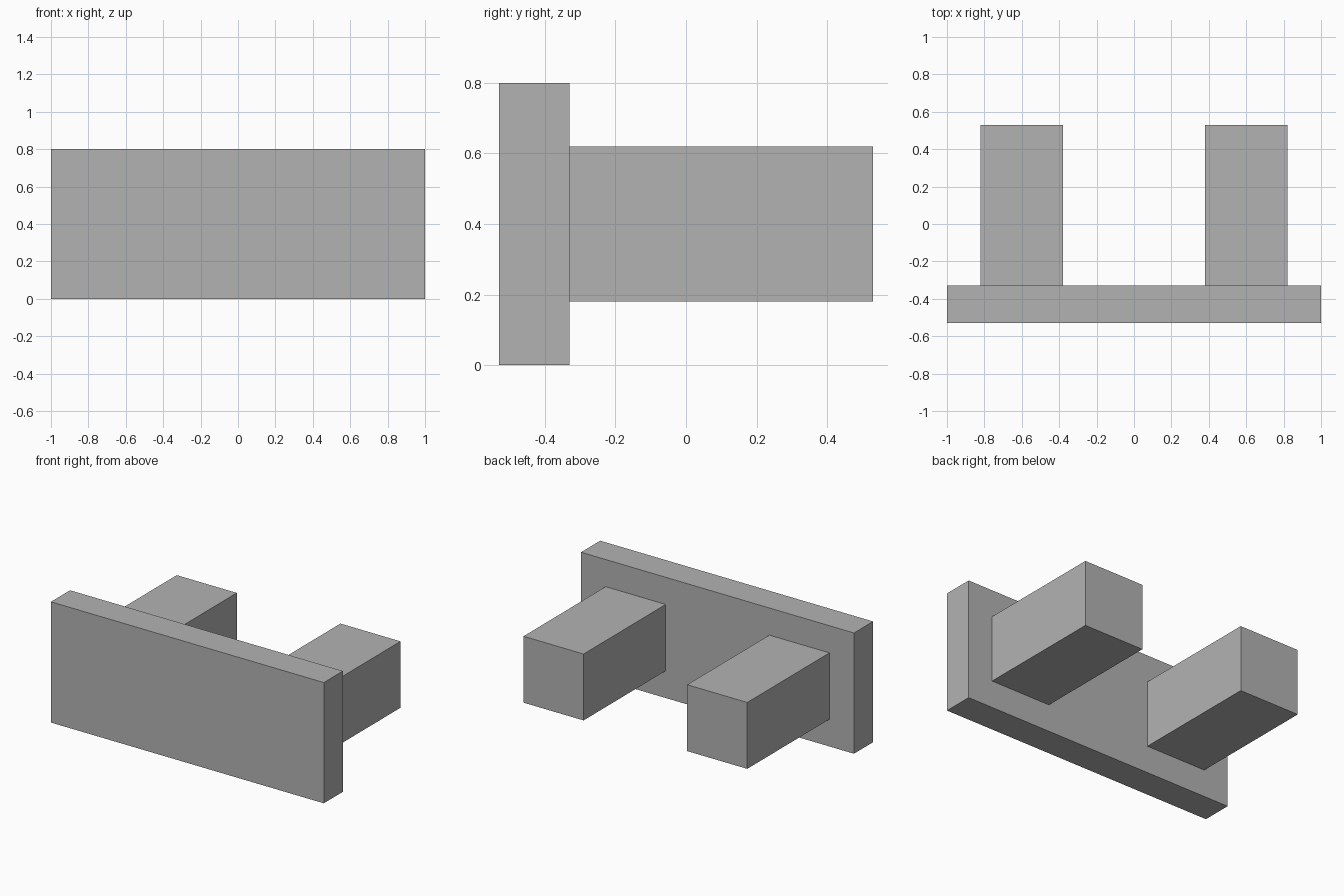
import bpy
import bmesh
from mathutils import Vector

default = bpy.data.objects.get("Cube")
if default:
    bpy.data.objects.remove(default, do_unlink=True)

# Single grey material
grey = bpy.data.materials.new("plain_grey")
grey.use_nodes = True
colour = (0.45, 0.45, 0.45, 1.0)
grey.diffuse_color = colour
grey.node_tree.nodes["Principled BSDF"].inputs["Base Color"].default_value = colour


def add_box(name, low, high):
    """Flat-shaded box spanning two opposite corners."""
    low, high = Vector(low), Vector(high)
    centre, size = (low + high) / 2, high - low
    bm = bmesh.new()
    bmesh.ops.create_cube(bm, size=1)
    bmesh.ops.scale(bm, vec=size, verts=bm.verts)
    mesh = bpy.data.meshes.new(name)
    bm.to_mesh(mesh)
    bm.free()
    mesh.materials.append(grey)
    box = bpy.data.objects.new(name, mesh)
    box.location = centre
    bpy.context.collection.objects.link(box)
    return box


# Upright front plate
add_box("front_plate", (-1, -0.53, 0), (1, -0.33, 0.8))

# Two square pegs reaching back from the plate
for side, x in (("left", 0.6), ("right", -0.6)):
    add_box(side + "_peg", (x - 0.22, -0.33, 0.18), (x + 0.22, 0.53, 0.62))
